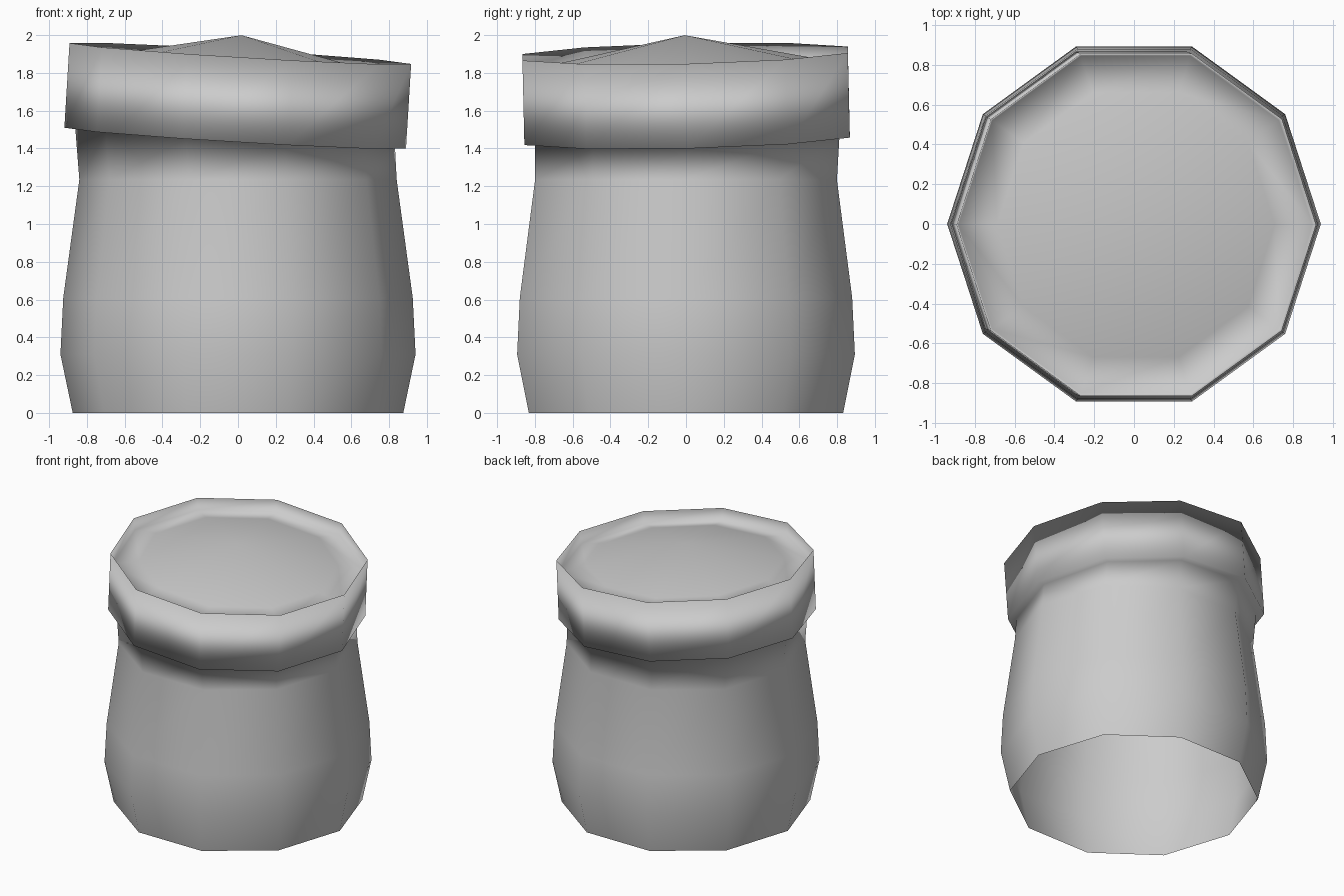
import bpy, bmesh
from math import cos, sin, pi
from mathutils import Vector

if "Cube" in bpy.data.objects:
    bpy.data.objects.remove(bpy.data.objects["Cube"])

SIDES = 10
PIVOT = Vector((0, 0, 1.70))
TILT = Vector((0, 0, 1)).rotation_difference(Vector((0.061, -0.023, 1)).normalized())

# (radius, height) of the upright pot, open at the bottom
BODY = [(0.875, 0.0), (0.94, 0.31), (0.925, 0.61), (0.84, 1.235)]
# (radius, height from pivot) of the crooked lid: neck, underside, wall, recess
LID = [(0.848, -0.246), (0.906, -0.246), (0.906, 0.203), (0.893, 0.112), (0.70, 0.153)]
APEX = 0.30


def tilted(p):
    return PIVOT + TILT @ Vector(p)


def ring(bm, r, z, place=Vector):
    return [bm.verts.new(place((r * cos(2 * pi * i / SIDES), r * sin(2 * pi * i / SIDES), z)))
            for i in range(SIDES)]


bm = bmesh.new()
rings = [ring(bm, r, z) for r, z in BODY]
rings += [ring(bm, r, z, tilted) for r, z in LID]

# Walls between neighbouring rings
for a, b in zip(rings, rings[1:]):
    for i in range(SIDES):
        j = (i + 1) % SIDES
        bm.faces.new((a[i], a[j], b[j], b[i]))

# Shallow peaked top of the lid
tip = bm.verts.new(tilted((0, 0, APEX)))
for i in range(SIDES):
    bm.faces.new((rings[-1][i], rings[-1][(i + 1) % SIDES], tip))

for f in bm.faces:
    f.smooth = True
mesh = bpy.data.meshes.new("lidded_pot")
bm.to_mesh(mesh)
bm.free()
bpy.context.collection.objects.link(bpy.data.objects.new("lidded_pot", mesh))
